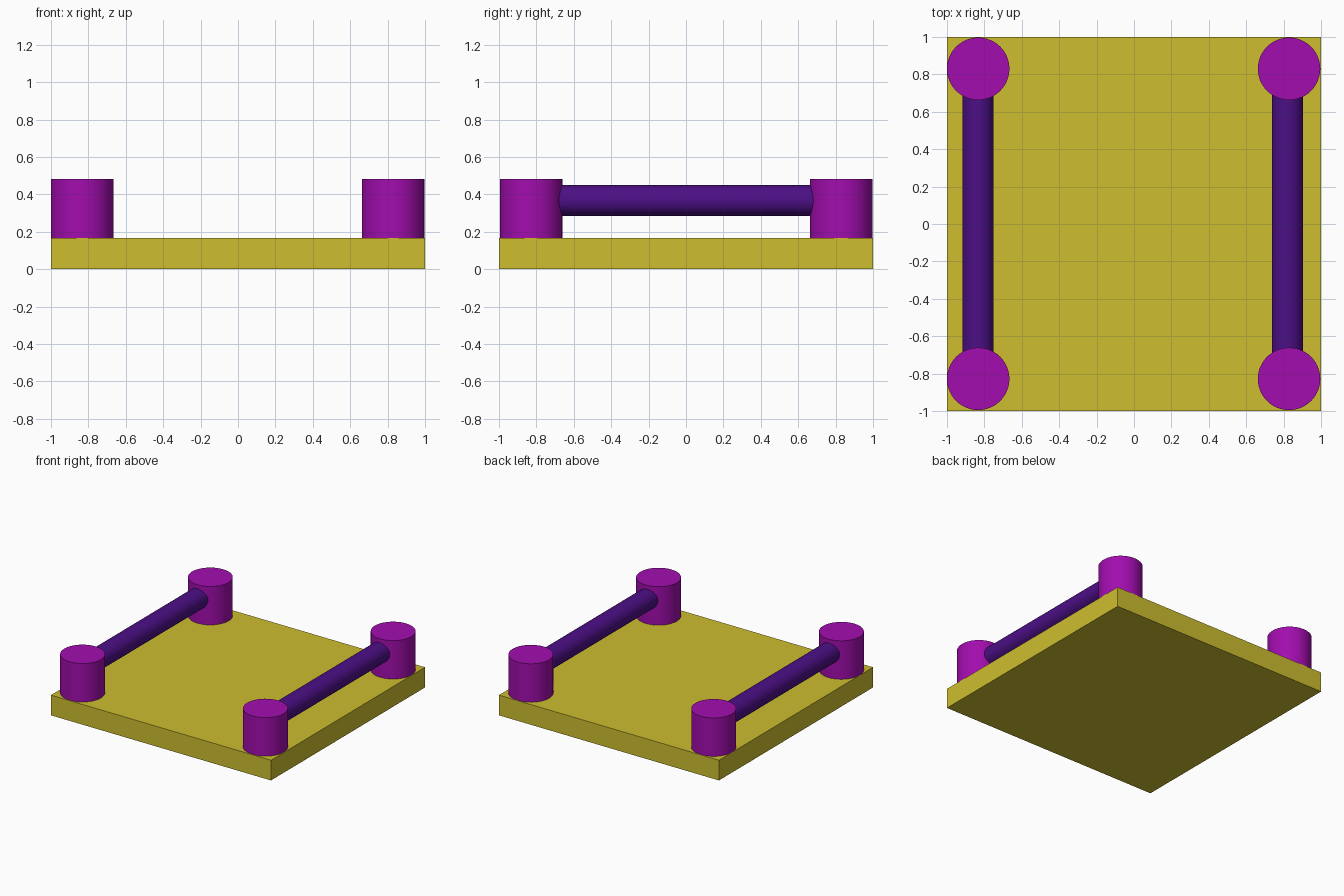
import bpy, math

if "Cube" in bpy.data.objects:
    bpy.data.objects.remove(bpy.data.objects["Cube"])


def material(name, rgb):
    m = bpy.data.materials.new(name)
    lin = [((c / 255 + 0.055) / 1.055) ** 2.4 if c > 10 else c / 255 / 12.92 for c in rgb]
    m.diffuse_color = (*lin, 1)
    m.use_nodes = True
    m.node_tree.nodes["Principled BSDF"].inputs["Base Color"].default_value = m.diffuse_color
    return m


yellow = material("mustard yellow", (206, 190, 47))
magenta = material("magenta", (162, 13, 174))
violet = material("dark violet", (76, 15, 134))


def cylinder(name, radius, depth, loc, mat, rot=(0, 0, 0)):
    bpy.ops.mesh.primitive_cylinder_add(vertices=48, radius=radius, depth=depth,
                                        location=loc, rotation=rot)
    ob = bpy.context.object
    ob.name = name
    ob.data.materials.append(mat)
    bpy.ops.object.shade_smooth_by_angle(angle=math.radians(30))


# Base slab
BASE_H, TOP = 0.166, 0.482
bpy.ops.mesh.primitive_cube_add(size=1, location=(0, 0, BASE_H / 2), scale=(2, 2, BASE_H))
base = bpy.context.object
base.name = "base_plate"
base.data.materials.append(yellow)

for side, post_x, rail_x in (("left", -0.833, -0.835), ("right", 0.829, 0.82)):
    # Corner posts
    for end, y in (("front", -0.828), ("back", 0.83)):
        bottom = BASE_H - 0.01
        cylinder(f"{end}_{side}_post", 0.167, TOP - bottom,
                 (post_x, y, (TOP + bottom) / 2), magenta)
    # Rail joining front and back posts
    cylinder(f"{side}_rail", 0.083, 1.5, (rail_x, 0, 0.367), violet, (math.pi / 2, 0, 0))
